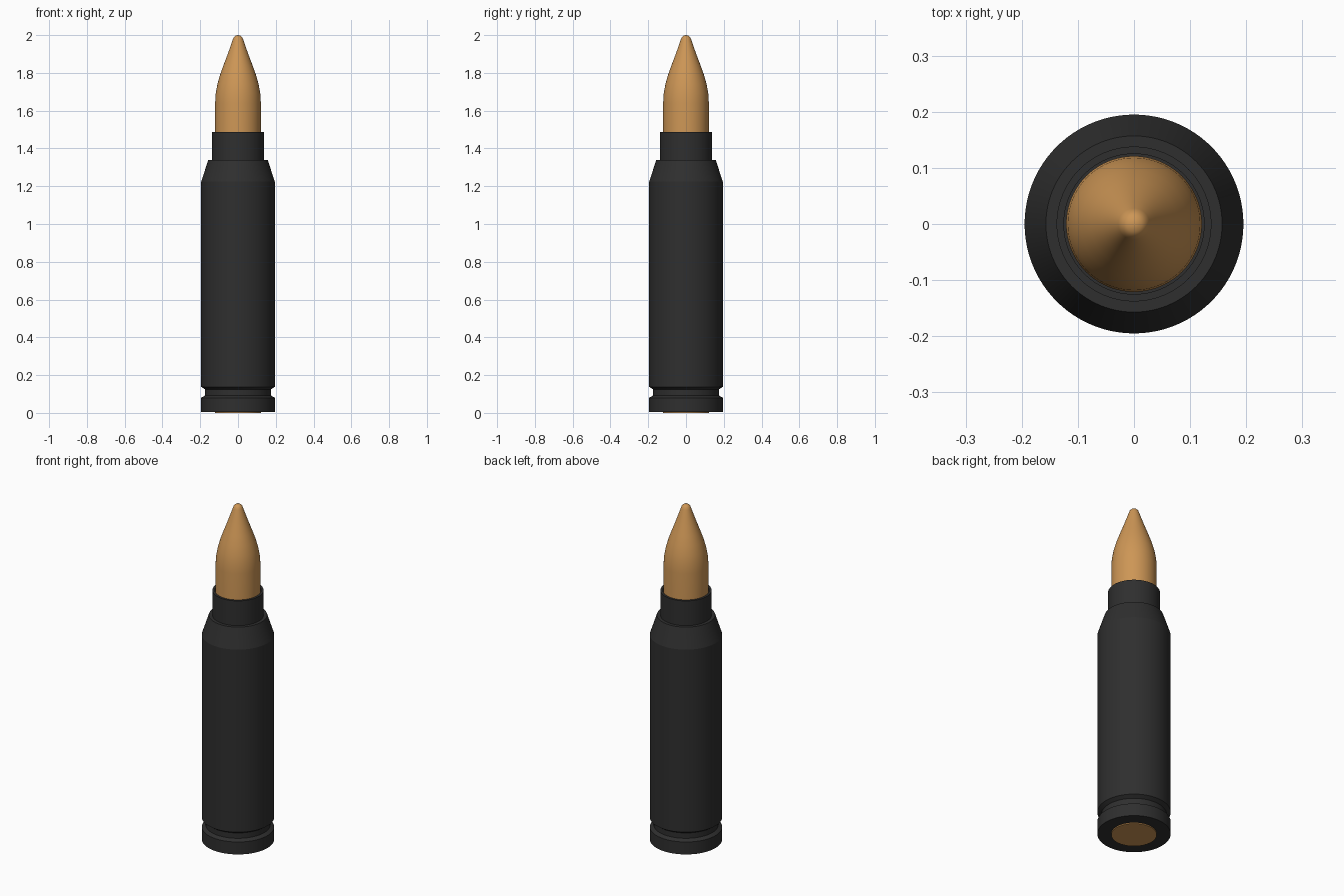
import bpy
import bmesh
import math

cube = bpy.data.objects.get("Cube")
if cube:
    bpy.data.objects.remove(cube)


def material(name, color):
    mat = bpy.data.materials.new(name)
    mat.use_nodes = True
    mat.diffuse_color = color
    mat.node_tree.nodes["Principled BSDF"].inputs["Base Color"].default_value = color
    return mat


def lathe(name, profile, mat, angle=25, steps=96):
    """Spin a (radius, height) profile around the z axis."""
    bm = bmesh.new()
    verts = [bm.verts.new((r, 0, z)) for r, z in profile]
    edges = [bm.edges.new(pair) for pair in zip(verts, verts[1:])]
    bmesh.ops.spin(bm, geom=verts + edges, cent=(0, 0, 0), axis=(0, 0, 1),
                   angle=math.tau, steps=steps)
    bmesh.ops.remove_doubles(bm, verts=bm.verts, dist=0.0001)
    bmesh.ops.recalc_face_normals(bm, faces=bm.faces)
    mesh = bpy.data.meshes.new(name)
    bm.to_mesh(mesh)
    bm.free()
    obj = bpy.data.objects.new(name, mesh)
    bpy.context.collection.objects.link(obj)
    mesh.materials.append(mat)
    bpy.ops.object.select_all(action="DESELECT")
    obj.select_set(True)
    bpy.context.view_layer.objects.active = obj
    bpy.ops.object.shade_smooth_by_angle(angle=math.radians(angle))
    return obj


black = material("matte black", (0.028, 0.028, 0.028, 1))
copper = material("copper", (0.61, 0.305, 0.092, 1))

# Case: rim, extractor groove, body, shoulder and hollow neck
lathe("case", [
    (0, 0.006), (0.195, 0.006), (0.195, 0.08), (0.174, 0.092),
    (0.174, 0.124), (0.195, 0.138), (0.195, 1.224), (0.157, 1.34),
    (0.138, 1.34), (0.138, 1.487), (0.125, 1.487), (0.125, 1.3), (0, 1.3),
], black, angle=15)

# Bullet: straight shank, curved ogive and rounded tip
lathe("bullet", [
    (0, 1.3), (0.121, 1.3), (0.121, 1.64), (0.118, 1.69), (0.109, 1.74),
    (0.095, 1.79), (0.077, 1.84), (0.058, 1.89), (0.040, 1.94),
    (0.028, 1.975), (0.023, 1.988), (0.014, 1.997), (0, 2.0),
], copper, angle=50)

# Primer: flat disc in the base
lathe("primer", [(0, 0), (0.121, 0), (0.121, 0.01), (0, 0.01)], copper)
